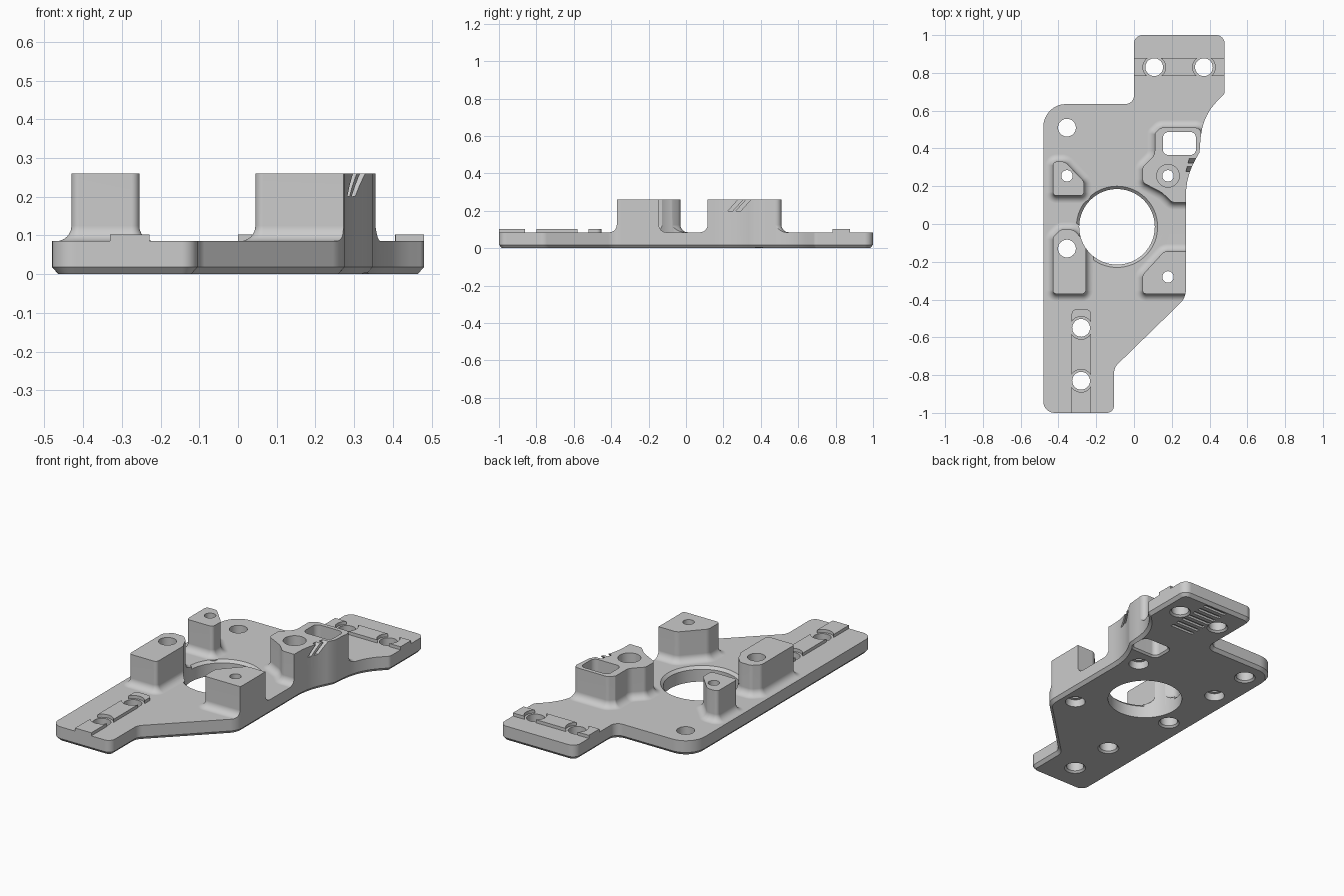
import bpy, bmesh, math
from mathutils import Vector

if "Cube" in bpy.data.objects:
    bpy.data.objects.remove(bpy.data.objects["Cube"])

PLATE, RAIL, POST, FILLET = 0.085, 0.103, 0.26, 0.04

grey = bpy.data.materials.new("light_grey")
grey.use_nodes = True
colour = (0.6, 0.6, 0.6, 1)
grey.diffuse_color = colour
grey.node_tree.nodes["Principled BSDF"].inputs["Base Color"].default_value = colour


def rounded(corners, steps=8):
    """Counter-clockwise polygon from (x, y, radius) corners with tangent arcs."""
    out = []
    for i, (x, y, r) in enumerate(corners):
        c = Vector((x, y))
        if r == 0:
            out.append(c)
            continue
        a = (Vector(corners[i - 1][:2]) - c).normalized()
        b = (Vector(corners[(i + 1) % len(corners)][:2]) - c).normalized()
        half = math.acos(max(-1, min(1, a.dot(b)))) / 2
        centre = c + (a + b).normalized() * r / math.sin(half)
        reach = r / math.tan(half)
        start, end = c + a * reach - centre, c + b * reach - centre
        t0 = math.atan2(start.y, start.x)
        turn = math.atan2(end.y, end.x) - t0
        turn = (turn + math.pi) % math.tau - math.pi
        for k in range(steps + 1):
            t = t0 + turn * k / steps
            out.append(centre + r * Vector((math.cos(t), math.sin(t))))
    return out


def circle(x, y, r, n=48):
    return [Vector((x + r * math.cos(math.tau * k / n), y + r * math.sin(math.tau * k / n)))
            for k in range(n)]


def rect(x0, y0, x1, y1, r=0.0):
    return rounded([(x0, y0, r), (x1, y0, r), (x1, y1, r), (x0, y1, r)])


def offset(points, d):
    """Mitred outward offset of a counter-clockwise polygon."""
    out = []
    for i, p in enumerate(points):
        e = (p - points[i - 1]).normalized()
        f = (points[(i + 1) % len(points)] - p).normalized()
        n, m = Vector((e.y, -e.x)), Vector((f.y, -f.x))
        out.append(p + (n + m) * d / (1 + n.dot(m)))
    return out


def prism(name, points, layers):
    """Solid through (height, offset) layers of one outline."""
    bm = bmesh.new()
    rings = [[bm.verts.new((p.x, p.y, z)) for p in offset(points, d)] for z, d in layers]
    bm.faces.new(rings[0][::-1])
    bm.faces.new(rings[-1])
    for low, high in zip(rings, rings[1:]):
        for i in range(len(low)):
            bm.faces.new((low[i - 1], low[i], high[i], high[i - 1]))
    bm.normal_update()
    mesh = bpy.data.meshes.new(name)
    bm.to_mesh(mesh)
    bm.free()
    mesh.materials.append(grey)
    obj = bpy.data.objects.new(name, mesh)
    bpy.context.collection.objects.link(obj)
    return obj


def combine(target, tool, operation):
    mod = target.modifiers.new("combine", "BOOLEAN")
    mod.operation, mod.solver, mod.object = operation, "EXACT", tool
    bpy.context.view_layer.objects.active = target
    bpy.ops.object.modifier_apply(modifier=mod.name)
    bpy.data.objects.remove(tool)


def cut(points, *layers):
    combine(body, prism("cutter", points, layers), "DIFFERENCE")


def add(points, layers):
    combine(body, prism("boss", points, layers), "UNION")


# Slab with the bevelled rim of the motor opening
body = prism("mounting_plate", rect(-0.8, -1.3, 0.8, 1.3), [(-0.1, 0), (PLATE, 0)])
opening = circle(-0.09, -0.015, 0.2, 96)
cut(opening, (0.06, 0), (0.07, 0), (0.09, 0.02))

# Raised posts with a fillet where they meet the slab
posts = [
    [(-0.43, 0.15, 0.02), (-0.265, 0.15, 0.02), (-0.265, 0.225, 0.03),
     (-0.365, 0.33, 0.04), (-0.43, 0.33, 0.02)],
    [(-0.43, -0.37, 0.02), (-0.255, -0.37, 0.02), (-0.255, -0.1, 0.03),
     (-0.32, -0.03, 0.04), (-0.39, -0.03, 0.03), (-0.43, -0.07, 0.03)],
    [(0.045, -0.37, 0.02), (0.33, -0.37, 0), (0.33, -0.145, 0),
     (0.16, -0.145, 0.04), (0.045, -0.27, 0.04)],
    [(0.2, 0.115, 0.03), (0.355, 0.115, 0), (0.355, 0.51, 0.03), (0.14, 0.51, 0.03),
     (0.11, 0.48, 0.01), (0.11, 0.365, 0.06), (0.045, 0.3, 0.03), (0.045, 0.22, 0.03),
     (0.15, 0.165, 0.12)],
]
arc = [math.pi / 2 * k / 6 for k in range(7)]
fillet = [(PLATE + FILLET * (1 - math.cos(a)), FILLET * (1 - math.sin(a))) for a in arc]
for corners in posts:
    add(rounded(corners), [(0.05, FILLET)] + fillet + [(POST, 0)])

# Low alignment rails, interrupted around their screw holes
rail_holes = [(-0.28, -0.55), (-0.28, -0.83), (0.107, 0.83), (0.37, 0.83)]
add(rect(-0.33, -1.1, -0.228, -0.452, 0.025), [(0.05, 0), (RAIL, 0)])
add(rect(-0.1, 0.783, 0.6, 0.878), [(0.05, 0), (RAIL, 0)])
for x, y in rail_holes:
    cut(circle(x, y, 0.06), (PLATE, 0), (0.15, 0))

# Trim everything to the plate outline, chamfered underneath
outline = rounded([
    (-0.48, -1, 0.06), (-0.105, -1, 0.04), (-0.105, -0.76, 0.06), (0.275, -0.39, 0.1),
    (0.275, 0.25, 0.38), (0.347, 0.38, 0), (0.352, 0.45, 0), (0.37, 0.58, 0.3),
    (0.48, 0.69, 0.03), (0.48, 1, 0.045), (0, 1, 0.045), (0, 0.635, 0.045),
    (-0.48, 0.635, 0.12)])
combine(body, prism("trim", outline, [(0, -0.016), (0.018, 0), (0.4, 0)]), "INTERSECT")

# Motor opening and screw holes, with small chamfers underneath
cut(opening, (-0.02, 0), (0.4, 0))
chamfered = [(-0.01, 0.02), (0.01, 0), (0.4, 0)]
for x, y in rail_holes + [(-0.355, 0.51), (-0.355, -0.13)]:
    cut(circle(x, y, 0.047), *chamfered)
for x, y in [(-0.355, 0.255), (0.18, -0.28), (0.18, 0.255)]:
    cut(circle(x, y, 0.03), (-0.01, 0.025), (0.04, 0.018), (0.041, 0), (0.4, 0))

# Counterbore and through pocket of the large post
cut(circle(0.18, 0.255, 0.06), (0.2, 0), (0.4, 0))
cut(rect(0.153, 0.365, 0.328, 0.487, 0.03), *chamfered)

# Slanted notches in the outer wall of the large post
for y in (0.225, 0.268):
    notch = prism("notch", rect(0.268, y, 0.36, y + 0.025), [(0.2, 0), (0.28, 0)])
    for v in notch.data.vertices:
        v.co.y += 0.9 * (v.co.z - 0.2)
        v.co.x += 0.25 * (v.co.y - 0.25)
    combine(body, notch, "DIFFERENCE")

# Shallow grip grooves on the underside of the rear tab
for k in range(7):
    y = 0.695 + 0.045 * k
    cut(rect(0.165, y - 0.01, 0.312, y + 0.01), (-0.01, 0), (0.012, 0))

# Smooth shading with crisp edges
bpy.ops.object.select_all(action="DESELECT")
body.select_set(True)
bpy.context.view_layer.objects.active = body
bpy.ops.object.shade_smooth_by_angle(angle=math.radians(28))
weighted = body.modifiers.new("even_normals", "WEIGHTED_NORMAL")
weighted.keep_sharp = True
